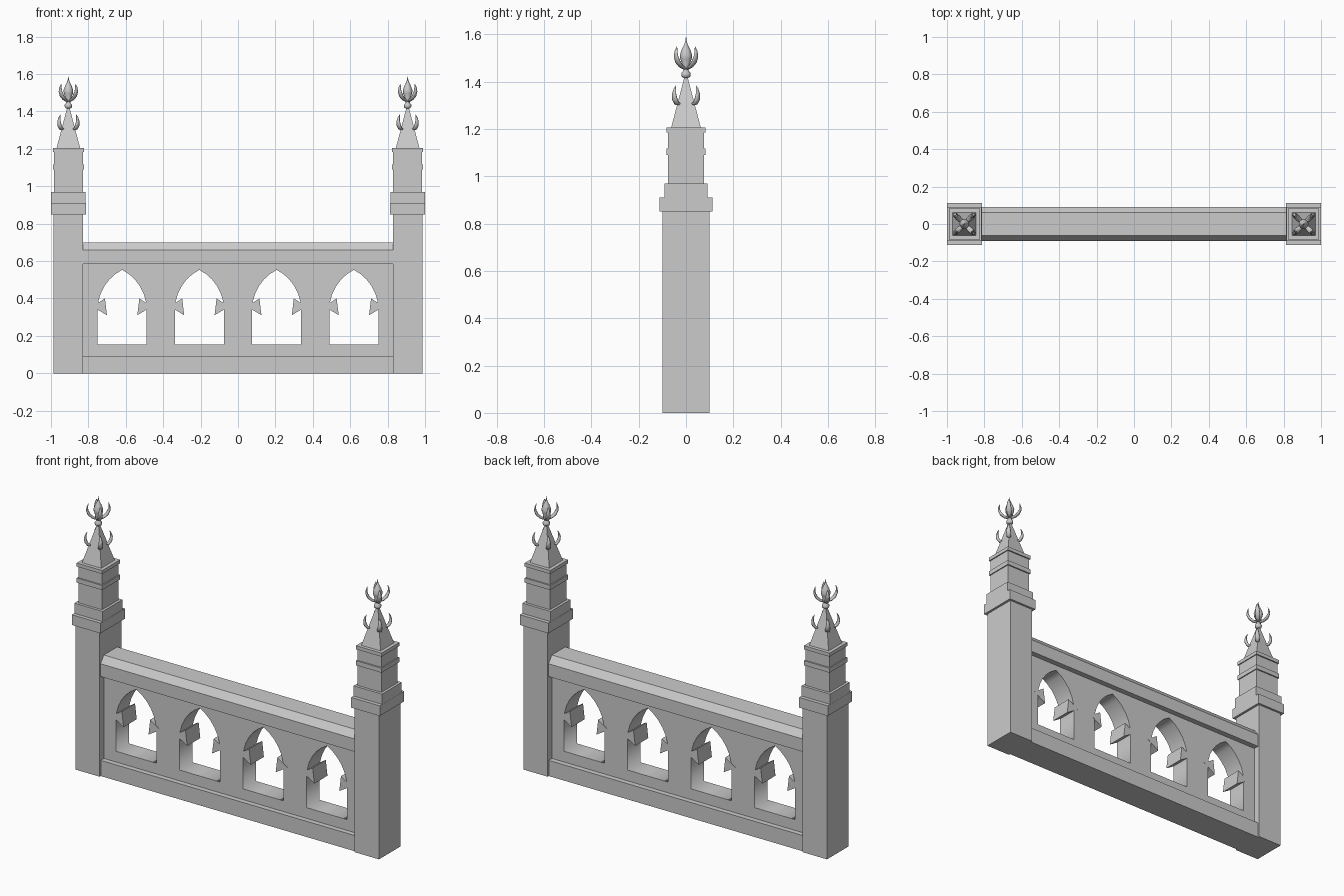
import bpy, bmesh, math
from mathutils import Vector, Matrix

if "Cube" in bpy.data.objects:
    bpy.data.objects.remove(bpy.data.objects["Cube"])

stone = bpy.data.materials.new("grey_stone")
stone.use_nodes = True
GREY = (0.6, 0.6, 0.6, 1)
stone.diffuse_color = GREY
stone.node_tree.nodes["Principled BSDF"].inputs["Base Color"].default_value = GREY

POST_X = 0.907
WALL_X = 0.835
PANEL_Y = 0.06


def add_mesh(name, mesh):
    mesh.name = name
    mesh.materials.clear()
    mesh.materials.append(stone)
    ob = bpy.data.objects.new(name, mesh)
    bpy.context.collection.objects.link(ob)
    return ob


def from_bmesh(name, bm, smooth=False):
    bmesh.ops.recalc_face_normals(bm, faces=bm.faces)
    for f in bm.faces:
        f.smooth = smooth
    mesh = bpy.data.meshes.new(name)
    bm.to_mesh(mesh)
    bm.free()
    return add_mesh(name, mesh)


def loft(bm, rings):
    """Skin a list of equal rings and cap both ends."""
    loops = [[bm.verts.new(p) for p in ring] for ring in rings]
    n = len(loops[0])
    for a, b in zip(loops, loops[1:]):
        for i in range(n):
            j = (i + 1) % n
            bm.faces.new((a[i], a[j], b[j], b[i]))
    bm.faces.new(loops[0][::-1])
    bm.faces.new(loops[-1])


def block(name, cx, levels):
    """Rectangular stack; each level is (half x, half y, z)."""
    bm = bmesh.new()
    loft(bm, [[(cx + sx * hx, sy * hy, z)
               for sx, sy in ((-1, -1), (1, -1), (1, 1), (-1, 1))]
              for hx, hy, z in levels])
    return from_bmesh(name, bm)


def leaf(bm, cx, angle, path):
    """Tapered curling leaf; path is (radius, z, half width, half thickness)."""
    turn = Matrix.Translation((cx, 0, 0)) @ Matrix.Rotation(angle, 4, "Z")
    rings = []
    for i, (r, z, w, t) in enumerate(path):
        before, after = path[max(i - 1, 0)], path[min(i + 1, len(path) - 1)]
        along = Vector((after[0] - before[0], 0, after[1] - before[1])).normalized()
        across = Vector((along.z, 0, -along.x))
        ring = []
        for k in range(8):
            a = k * math.tau / 8
            p = Vector((r, 0, z)) + across * t * math.cos(a) + Vector((0, w * math.sin(a), 0))
            ring.append(turn @ p)
        rings.append(ring)
    loft(bm, rings)


def lathe(name, cx, profile, sides=12):
    bm = bmesh.new()
    loft(bm, [[(cx + r * math.cos(k * math.tau / sides), r * math.sin(k * math.tau / sides), z)
               for k in range(sides)] for r, z in profile])
    return from_bmesh(name, bm, True)


CROCKET = [(0.040, 1.305, 0.008, 0.006), (0.056, 1.308, 0.013, 0.008),
           (0.067, 1.325, 0.014, 0.009), (0.071, 1.347, 0.011, 0.007),
           (0.067, 1.367, 0.007, 0.004), (0.060, 1.383, 0.001, 0.001)]
PETAL = [(0.008, 1.455, 0.008, 0.006), (0.030, 1.465, 0.013, 0.007),
         (0.049, 1.483, 0.015, 0.008), (0.060, 1.507, 0.012, 0.007),
         (0.060, 1.528, 0.008, 0.004), (0.054, 1.547, 0.001, 0.001)]
BUD = [(0.010, 1.415), (0.019, 1.422), (0.020, 1.435), (0.012, 1.444), (0.011, 1.452),
       (0.018, 1.462), (0.016, 1.475), (0.024, 1.495), (0.026, 1.512), (0.018, 1.535),
       (0.008, 1.555), (0.003, 1.57), (0.001, 1.587)]

# Posts with collars, bands, spire and finial
for side, cx in (("right", -POST_X), ("left", POST_X)):
    block(side + "_post", cx, [(0.079, 0.1, 0), (0.079, 0.1, 0.86)])
    block(side + "_lower_collar", cx, [(0.093, 0.113, 0.85), (0.093, 0.113, 0.91)])
    block(side + "_upper_collar", cx, [(0.092, 0.091, 0.91), (0.092, 0.091, 0.97)])
    block(side + "_upper_shaft", cx, [(0.077, 0.075, 0.96), (0.077, 0.075, 1.19)])
    block(side + "_band", cx, [(0.083, 0.083, 1.09), (0.083, 0.083, 1.117)])
    block(side + "_cap", cx, [(0.083, 0.083, 1.184), (0.083, 0.083, 1.205)])
    block(side + "_spire", cx, [(0.064, 0.064, 1.2), (0.005, 0.005, 1.425)])
    lathe(side + "_finial_bud", cx, BUD)
    for part, path in (("spire_crockets", CROCKET), ("finial_leaves", PETAL)):
        bm = bmesh.new()
        for q in range(4):
            leaf(bm, cx, math.pi / 4 + q * math.pi / 2, path)
        from_bmesh(side + "_" + part, bm, True)

# Plinth and bevelled coping
block("plinth", 0, [(WALL_X, 0.09, 0), (WALL_X, 0.09, 0.092)])
block("coping", 0, [(WALL_X, 0.092, 0.585), (WALL_X, 0.092, 0.66), (WALL_X, 0.062, 0.7)])

# Pierced panel with pointed openings
HALF, SILL, SPRING, APEX = 0.131, 0.155, 0.34, 0.553
CENTRES = [(i - 1.5) * 0.413 for i in range(4)]
rise = APEX - SPRING
radius = (HALF ** 2 + rise ** 2) / (2 * HALF)
sweep = math.asin(rise / radius)
arc = [(HALF - radius + radius * math.cos(sweep * k / 6),
        SPRING + radius * math.sin(sweep * k / 6)) for k in range(7)]
opening = [(-HALF, SILL), (HALF, SILL)] + arc + [(-x, z) for x, z in arc[-2::-1]]

curve = bpy.data.curves.new("panel_outline", "CURVE")
curve.dimensions = "2D"
curve.fill_mode = "BOTH"
curve.extrude = PANEL_Y
outlines = [[(-WALL_X, 0.08), (WALL_X, 0.08), (WALL_X, 0.6), (-WALL_X, 0.6)]]
outlines += [[(x + c, z) for x, z in opening] for c in CENTRES]
for pts in outlines:
    spline = curve.splines.new("POLY")
    spline.points.add(len(pts) - 1)
    for p, (x, z) in zip(spline.points, pts):
        p.co = (x, z, 0, 1)
    spline.use_cyclic_u = True
helper = bpy.data.objects.new("panel_outline", curve)
bpy.context.collection.objects.link(helper)
bpy.context.view_layer.update()
shape = helper.evaluated_get(bpy.context.evaluated_depsgraph_get())
panel = bpy.data.meshes.new_from_object(shape)
panel.transform(Matrix.Rotation(math.pi / 2, 4, "X"))
add_mesh("pierced_panel", panel)
bpy.data.objects.remove(helper)

# Triangular cusps on both jambs of each opening
bm = bmesh.new()
for c in CENTRES:
    for s in (-1, 1):
        tri = [(0.158, 0.357), (0.081, 0.31), (0.092, 0.4)]
        loft(bm, [[(c + s * x, y, z) for x, z in tri]
                  for y in (-PANEL_Y - 0.001, PANEL_Y + 0.001)])
from_bmesh("opening_cusps", bm)
